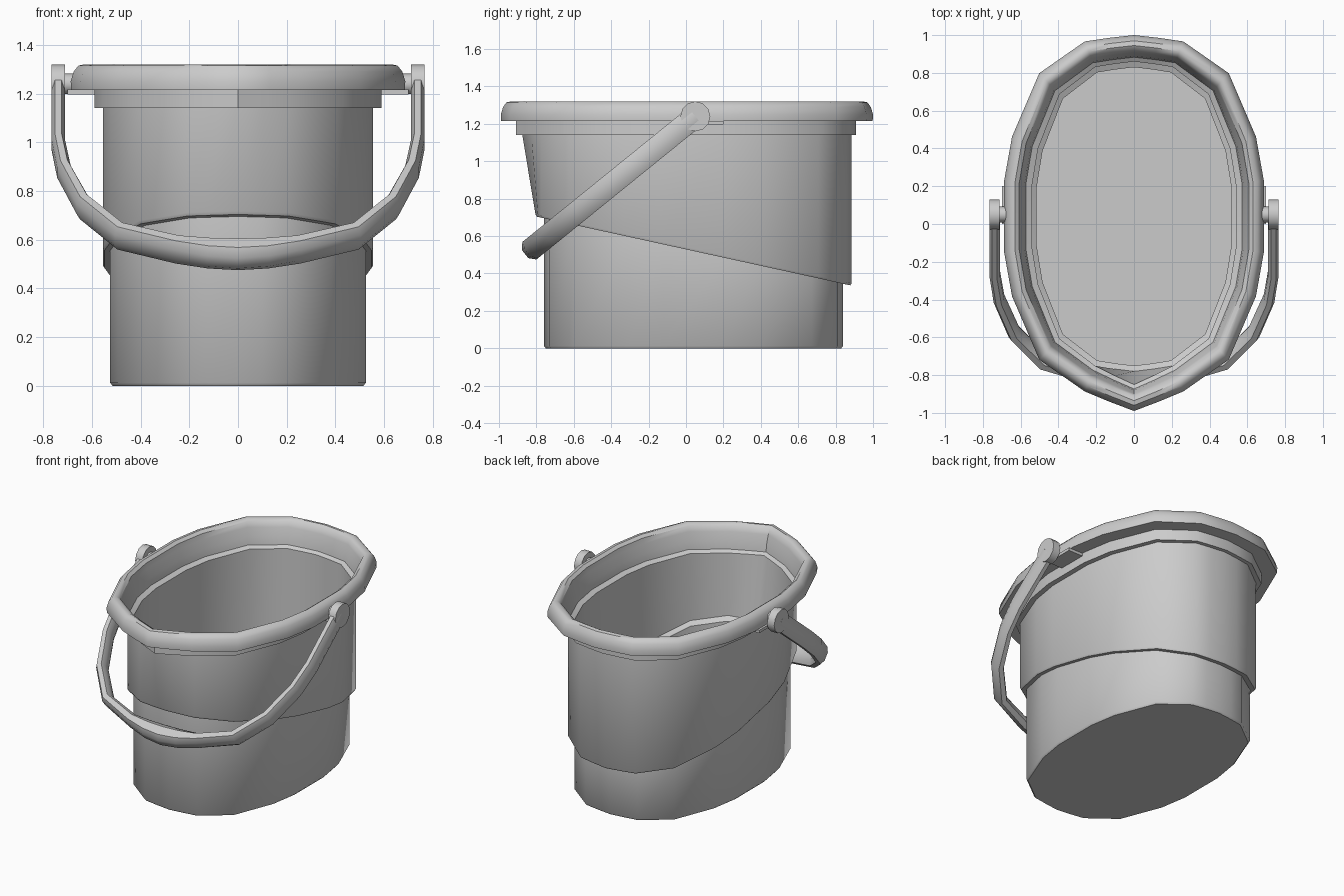
import bpy, bmesh, math
from mathutils import Vector, Matrix

if "Cube" in bpy.data.objects:
    bpy.data.objects.remove(bpy.data.objects["Cube"])

CY = 0.04                      # centre of the oval in y
QUARTER = [(1, .2), (.94, .44), (.73, .79), (.38, .965), (.19, .985), (0, 1)]
OVAL = QUARTER + [(-x, y) for x, y in QUARTER[-2::-1]]
OVAL += [(-x, -y) for x, y in OVAL]


def finish(name, bm, angle=42):
    bmesh.ops.recalc_face_normals(bm, faces=bm.faces)
    me = bpy.data.meshes.new(name)
    bm.to_mesh(me)
    bm.free()
    ob = bpy.data.objects.new(name, me)
    bpy.context.collection.objects.link(ob)
    bpy.ops.object.select_all(action='DESELECT')
    ob.select_set(True)
    bpy.context.view_layer.objects.active = ob
    bpy.ops.object.shade_smooth_by_angle(angle=math.radians(angle))
    return ob


def loft(bm, rings):
    loops = [[bm.verts.new(p) for p in r] for r in rings]
    for a, b in zip(loops, loops[1:]):
        n = len(a)
        for i in range(n):
            bm.faces.new((a[i], a[(i + 1) % n], b[(i + 1) % n], b[i]))
    bm.faces.new(loops[0])
    bm.faces.new(loops[-1])


def slope(y):                  # slanted step running round the body
    return .335 + .219 * (.885 - y)


def oval(rx, ry, z, pull=0):
    """Oval ring; pull draws the front out into the pouring lip."""
    ring = []
    for nx, ny in OVAL:
        y = CY + ry * ny
        h = slope(y) + z[0] if isinstance(z, tuple) else z
        if ny < 0:
            y -= pull * max(0, 1 - abs(nx) / .38)
        ring.append((rx * nx, y, h))
    return ring


# bucket: outer wall, collar, rolled rim, inner wall and floor in one skin
profile = [
    (.515, .79, 0), (.525, .80, .012), (.525, .80, (.0,)),
    (.548, .838, (0,)), (.555, .845, (.012,)), (.555, .845, 1.14, .07),
    (.59, .87, 1.14, .08), (.59, .87, 1.215, .08),
    (.685, .958, 1.215, .07), (.687, .96, 1.25, .07), (.675, .948, 1.29, .07),
    (.655, .93, 1.315, .07), (.63, .905, 1.32, .07), (.608, .88, 1.305, .07),
    (.60, .868, 1.27, .07), (.58, .85, 1.21, .07), (.573, .843, 1.16, .07),
    (.54, .82, 1.145, .07), (.54, .82, (.02,)), (.515, .79, (0,)),
    (.515, .79, .025),
]
bm = bmesh.new()
loft(bm, [oval(*p) for p in profile])
finish("bucket", bm)

# handle: flat-sided bar swept along a U in a tilted plane
PIVOT = Vector((0, .05, 1.24))
DOWN = Vector((0, -.777, -.629))
NORMAL = Vector((0, -.629, .777))
# x, drawn height z, in-plane thickness
half = [(.738, 1.24, .055), (.738, .99, .055), (.715, .88, .057), (.635, .735, .062),
        (.485, .615, .068), (.25, .56, .075), (.12, .545, .105)]
path = half + [(0, .54, .117)] + [(-x, z, t) for x, z, t in half[::-1]]
centres = [Vector((x, 0, 0)) + PIVOT + DOWN * ((1.24 - z) / .629) for x, z, t in path]
SECTION = [(1, .45), (.5, 1), (-.5, 1), (-1, .45), (-1, -.45), (-.5, -1), (.5, -1), (1, -.45)]
rings = []
for i, c in enumerate(centres):
    tan = (centres[min(i + 1, len(path) - 1)] - centres[max(i - 1, 0)]).normalized()
    side = tan.cross(NORMAL)
    t = path[i][2] / 2
    rings.append([c + side * (u * t) + NORMAL * (v * .06) for u, v in SECTION])
bm = bmesh.new()
loft(bm, rings)
finish("handle", bm)


def disc(name, x0, x1, r, n=12):
    """Cylinder lying along x at the pivot height."""
    bm = bmesh.new()
    m = Matrix.Translation(((x0 + x1) / 2, PIVOT.y, PIVOT.z)) @ Matrix.Rotation(math.pi / 2, 4, 'Y')
    bmesh.ops.create_cone(bm, cap_ends=True, segments=n, radius1=r, radius2=r,
                          depth=abs(x1 - x0), matrix=m)
    finish(name, bm)


# pivots on both sides
for s, label in ((1, "right"), (-1, "left")):
    disc("handle_eye_" + label, s * .711, s * .765, .08)
    disc("pivot_pin_" + label, s * .65, s * .72, .042)
    bm = bmesh.new()
    bmesh.ops.create_cube(bm, size=1, matrix=Matrix.Translation((s * .645, .1, 1.206))
                          @ Matrix.Diagonal((.11, .2, .02, 1)))
    finish("pivot_bracket_" + label, bm)
